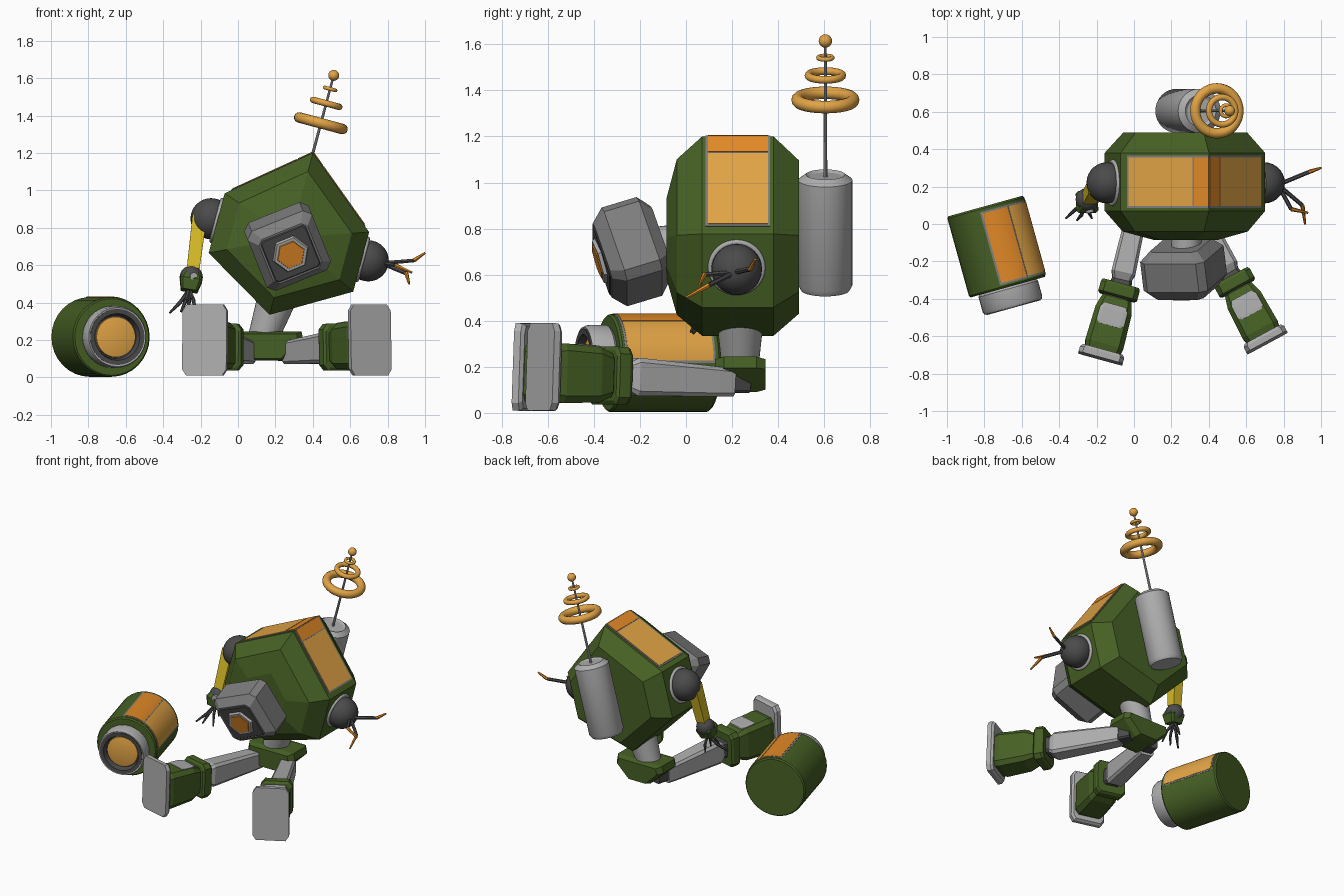
import bpy, bmesh, math
from mathutils import Vector as V, Matrix

if "Cube" in bpy.data.objects:
    bpy.data.objects.remove(bpy.data.objects["Cube"])

def material(name, r, g, b):
    m = bpy.data.materials.new(name)
    m.diffuse_color = (r, g, b, 1)
    m.use_nodes = True
    m.node_tree.nodes["Principled BSDF"].inputs["Base Color"].default_value = m.diffuse_color
    return m

GREEN = material("olive green", .062, .118, .018)
LIGHT = material("light grey", .42, .42, .42)
MID = material("mid grey", .21, .21, .21)
DARK = material("dark grey", .07, .07, .07)
AMBER = material("light orange", .76, .37, .06)
ORANGE = material("deep orange", .76, .25, .02)
YELLOW = material("yellow", .68, .5, .02)
X, Y, Z = V((1, 0, 0)), V((0, 1, 0)), V((0, 0, 1))

def frame(origin, direction, up=Z):
    """Local z runs along direction, local y is up."""
    z = V(direction).normalized()
    x = V(up).cross(z).normalized()
    m = Matrix((x, z.cross(x), z)).transposed().to_4x4()
    return Matrix.Translation(origin) @ m

def finish(name, bm, mat, smooth=False):
    bmesh.ops.recalc_face_normals(bm, faces=bm.faces)
    me = bpy.data.meshes.new(name)
    bm.to_mesh(me)
    bm.free()
    me.materials.append(mat)
    ob = bpy.data.objects.new(name, me)
    bpy.context.collection.objects.link(ob)
    if smooth:
        bpy.ops.object.select_all(action='DESELECT')
        ob.select_set(True)
        bpy.context.view_layer.objects.active = ob
        bpy.ops.object.shade_smooth_by_angle(angle=math.radians(30))
    return ob

def loft(name, m, profile, stations, mat, smooth=False):
    """Skin a profile scaled at stations (t, sx, sy) along local z."""
    bm = bmesh.new()
    rings = [[bm.verts.new(m @ V((x * s[1], y * s[-1], s[0]))) for x, y in profile] for s in stations]
    n = len(profile)
    for a, b in zip(rings, rings[1:]):
        for i in range(n):
            bm.faces.new((a[i], a[(i + 1) % n], b[(i + 1) % n], b[i]))
    bm.faces.new(rings[0])
    bm.faces.new(rings[-1])
    return finish(name, bm, mat, smooth)

def circle(n, phase=0):
    return [(math.cos(2 * math.pi * i / n + phase), math.sin(2 * math.pi * i / n + phase)) for i in range(n)]

def chamfered(c):
    k = .5 - c
    return [(.5, -k), (.5, k), (k, .5), (-k, .5), (-.5, k), (-.5, -k), (-k, -.5), (k, -.5)]

def sector(a0, a1, n=10):
    arc = [math.radians(a0 + (a1 - a0) * i / n) for i in range(n + 1)]
    return [(math.sin(a), math.cos(a)) for a in arc] + [(.96 * math.sin(a), .96 * math.cos(a)) for a in reversed(arc)]

ROUND, SQUARE, BLOCK = circle(32), circle(4, math.pi / 4), chamfered(.12)

def rod(name, a, b, r0, r1, mat, profile=ROUND):
    d = V(b) - V(a)
    up = Y if abs(d.normalized().z) > .8 else Z
    return loft(name, frame(a, d, up), profile, [(0, r0), (d.length, r1)], mat, len(profile) > 8)

def ball(name, c, r, mat):
    bm = bmesh.new()
    bmesh.ops.create_uvsphere(bm, u_segments=28, v_segments=16, radius=r, matrix=Matrix.Translation(c))
    return finish(name, bm, mat, True)

def ring(name, c, axis, R, r, mat):
    rot = V(axis).to_track_quat('Z', 'Y').to_euler()
    bpy.ops.mesh.primitive_torus_add(major_radius=R, minor_radius=r, major_segments=36,
                                     minor_segments=12, location=c, rotation=rot)
    ob = bpy.context.object
    ob.name = name
    ob.data.materials.append(mat)
    bpy.ops.object.shade_smooth_by_angle(angle=math.radians(60))

def wire(name, pts, r, mat, tip=None):
    for i, (a, b) in enumerate(zip(pts, pts[1:])):
        last = i == len(pts) - 2
        rod(f"{name}_{i}", a, b, r, r * (.5 if last else .9), tip if tip and last else mat, circle(6))

# Torso: hexagonal hull leaning 15 degrees to one side
TILT = math.radians(15)
UP = V((math.sin(TILT), 0, math.cos(TILT)))
SIDE = V((math.cos(TILT), 0, -math.sin(TILT)))

def torso(u, v, y):
    return V((.28, y, .75)) + SIDE * u + UP * v

HEX = [(0, .466), (.4, .135), (.4, -.195), (0, -.43), (-.4, -.195), (-.4, .135)]
loft("torso", frame(torso(0, 0, 0), Y, UP), HEX,
     [(-.085, .4), (-.04, .78), (.07, 1), (.38, 1), (.49, .77)], GREEN)

# Window panels on both upper slopes
for s, side in ((-1, "left"), (1, "right")):
    top, low = torso(0, .466, .225), torso(s * .4, .135, .225)
    along = (low - top).normalized()
    nrm = along.cross(Y) * (-1 if along.cross(Y).z < 0 else 1)
    L = (low - top).length
    for part, f0, f1, w, h, mat in (("frame", 0, .925, .28, .004, MID), ("upper_pane", .0, .165, .26, .007, ORANGE),
                                    ("lower_pane", .18, .905, .26, .007, AMBER)):
        loft(f"{side}_window_{part}", frame(top, along, nrm), chamfered(.0),
             [(f0 * L, w, h * 2), (f1 * L, w, h * 2)], mat)
    # Shoulder balls in their sockets
    ball(f"{side}_shoulder", torso(s * .435, -.015, .22), .11, DARK)
    ring(f"{side}_socket", torso(s * .402, -.015, .22), SIDE, .113, .012, LIGHT)

# Back tank and antenna
loft("back_tank", frame(torso(0, 0, .605), UP, Y), ROUND,
     [(-.225, .105), (-.2, .118), (.27, .118), (.295, .085), (.285, .07)], LIGHT, True)
rod("antenna_rod", torso(0, .28, .605), torso(0, .9, .605), .009, .006, LIGHT, circle(10))
for i, (v, R, r) in enumerate(((.63, .12, .028), (.74, .073, .017), (.82, .03, .01))):
    ring(f"antenna_ring_{i}", torso(0, v, .605), UP, R, r, AMBER)
ball("antenna_tip", torso(0, .895, .605), .029, AMBER)

# Head: pitched down and rolled
head = (Matrix.Translation((.265, -.235, .70)) @ Matrix.Rotation(math.radians(-22), 4, 'Y')
        @ Matrix.Rotation(math.radians(18), 4, 'X') @ frame((0, 0, 0), -Y))
loft("head", head, chamfered(.1), [(-.13, .27), (-.08, .37, .36), (.08, .37, .36), (.135, .28, .27)], MID)
loft("face_plate", head, chamfered(.06), [(.13, .27, .26), (.14, .25, .24)], DARK)
loft("eye_rim", head, circle(6), [(.135, .105), (.155, .095)], LIGHT)
loft("eye_lens", head, circle(6), [(.15, .08), (.16, .075)], ORANGE)
rod("neck", (.28, -.2, .72), (.28, -.02, .74), .08, .08, LIGHT)

# Remaining arm with hand and claws
rod("upper_arm", (-.205, .2, .86), (-.24, .14, .58), .055, .048, YELLOW, SQUARE)
ball("wrist_ball", (-.25, .13, .535), .062, DARK)
loft("hand", frame((-.245, .125, .56), (-.08, -.1, -.5), Y), BLOCK, [(0, .08), (.04, .12), (.1, .09)], GREEN)
rod("wrist_bolt", (-.24, .09, .54), (-.235, .06, .54), .022, .02, LIGHT)
for i, (mx, my, mz, ex, ey, ez) in enumerate(((-.31, .08, .40, -.365, .03, .345), (-.28, .05, .41, -.305, .02, .35),
                                              (-.24, .06, .42, -.225, .03, .345), (-.26, .15, .41, -.27, .16, .36))):
    wire(f"claw_{i}", [(-.26, .115, .47), (mx, my, mz), (ex, ey, ez)], .011, DARK)

# Torn cables on the armless shoulder
for i, (m, e) in enumerate((((.94, .28, .625), (1.0, .30, .665)), ((.90, .1, .555), (.915, 0, .50)),
                            ((.84, .08, .60), (.93, .06, .56)))):
    wire(f"torn_cable_{i}", [(.77, .21, .61), m, e], .012, DARK, ORANGE)

# Waist and pelvis
rod("waist", (.13, .235, .2), (.21, .235, .43), .08, .105, LIGHT)
loft("pelvis", frame((.16, .235, .165), Y),
     [(-.08, -.075), (.08, -.075), (.19, .03), (.18, .08), (-.18, .08), (-.19, .03)],
     [(-.11, .85), (-.07, 1), (.07, 1), (.11, .85)], GREEN)

# Legs: hip joint, thigh, knee, cuff, shin and sole
for side, hip, knee, end in (("left", (.05, .21, .13), (-.07, -.32, .16), (-.18, -.72, .175)),
                             ("right", (.27, .21, .13), (.52, -.28, .16), (.712, -.635, .175))):
    hip, knee, end = V(hip), V(knee), V(end)
    d = knee - hip
    m = frame(hip, d)
    loft(f"{side}_hip", m, BLOCK, [(-.06, .08), (.06, .09)], DARK)
    loft(f"{side}_thigh", m, BLOCK, [(.02, .1, .12), (.1, .11, .13), (d.length - .06, .13, .165),
                                     (d.length - .02, .1, .12)], LIGHT)
    d = end - knee
    m, n = frame(knee, d), d.length
    loft(f"{side}_knee", m, BLOCK, [(-.05, .1), (.12, .16, .18)], DARK)
    loft(f"{side}_cuff", m, BLOCK, [(0, .2, .23), (.015, .215, .25), (.065, .215, .25), (.075, .19, .22)], GREEN)
    loft(f"{side}_shin", m, BLOCK, [(.08, .16, .19), (.15, .2, .24), (n - .08, .21, .26), (n - .035, .19, .24)], GREEN)
    loft(f"{side}_shin_guard", m @ Matrix.Translation((0, .118, 0)), BLOCK,
         [(.12, .12, .01), (.15, .15, .018), (.22, .15, .026), (.235, .12, .026)], LIGHT)
    loft(f"{side}_sole", m @ Matrix.Translation((0, .025, 0)), chamfered(.09),
         [(n - .045, .22, .36), (n - .03, .245, .38), (n, .245, .38)], LIGHT)

# Detached forearm drum lying on the ground
m = frame((-.795, .096, .216), (.267, -.964, 0))
loft("drum", m, ROUND, [(0, .205), (.01, .213), (.44, .213), (.45, .205)], GREEN, True)
loft("drum_panel_frame", m, sector(-10, 90), [(.025, .2145), (.43, .2145)], MID)
loft("drum_panel_deep", m, sector(-7, 31), [(.035, .2165), (.42, .2165)], ORANGE, True)
loft("drum_panel_light", m, sector(33, 87), [(.035, .2165), (.42, .2165)], AMBER, True)
loft("drum_collar", m, ROUND, [(.44, .15), (.46, .165), (.545, .165), (.56, .158), (.555, .14), (.50, .135)], LIGHT, True)
loft("drum_inner_ring", m, ROUND, [(.5, .142), (.564, .15), (.562, .125), (.52, .115)], DARK, True)
loft("drum_lens", m, ROUND, [(.51, .11), (.535, .108), (.545, .06)], AMBER, True)
